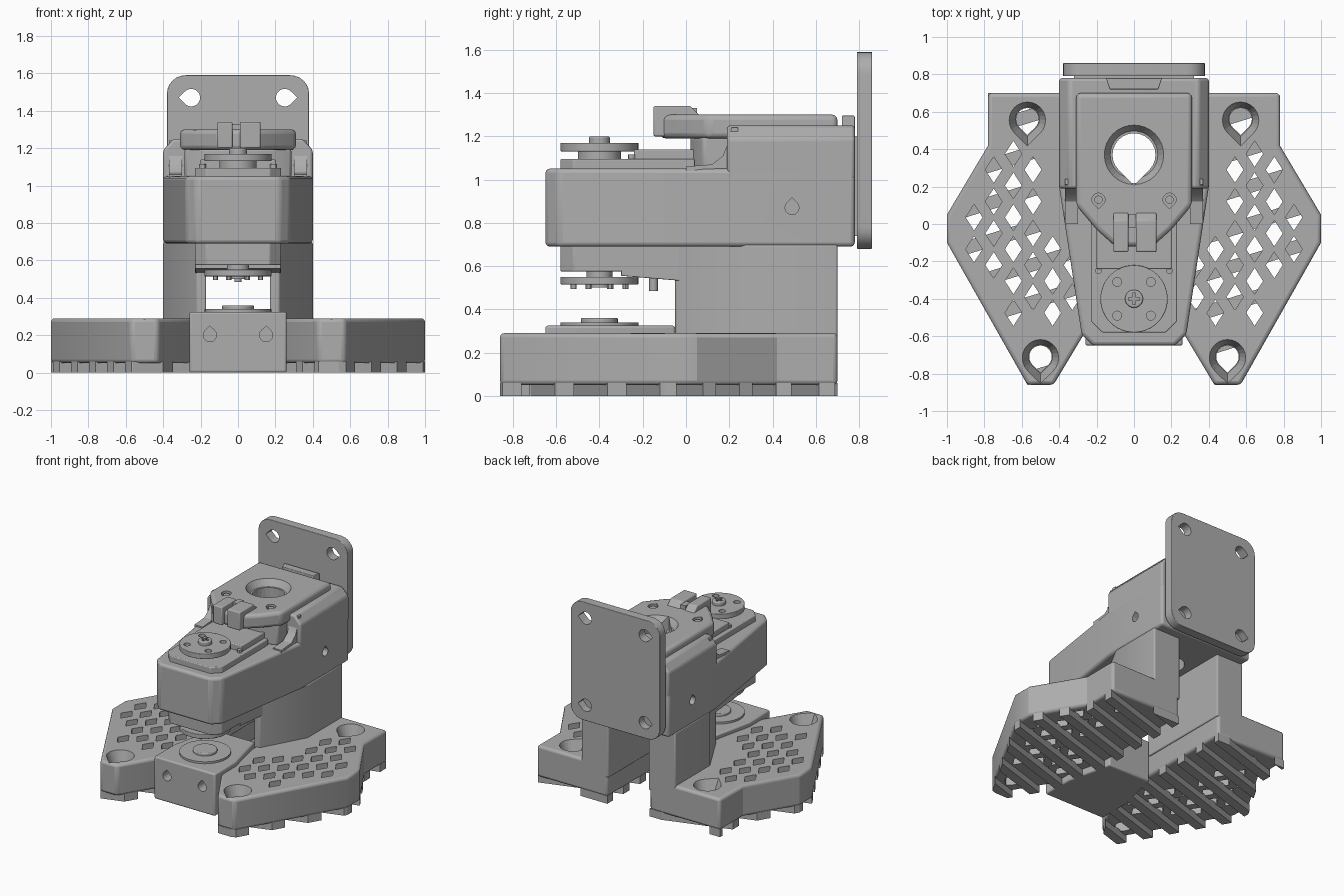
import bpy, bmesh, math
from mathutils import Vector, Matrix

if "Cube" in bpy.data.objects:
    bpy.data.objects.remove(bpy.data.objects["Cube"])

grey = bpy.data.materials.new("plain grey")
grey.diffuse_color = (0.42, 0.42, 0.42, 1)
grey.use_nodes = True
grey.node_tree.nodes["Principled BSDF"].inputs["Base Color"].default_value = grey.diffuse_color


def add_prism(bm, pts, z0, z1, mat=Matrix(), top_scale=1.0):
    c = sum((Vector(p) for p in pts), Vector((0, 0))) / len(pts)
    lo = [bm.verts.new(mat @ Vector((x, y, z0))) for x, y in pts]
    hi = [bm.verts.new(mat @ Vector((c.x + (x - c.x) * top_scale, c.y + (y - c.y) * top_scale, z1))) for x, y in pts]
    n = len(pts)
    fs = [bm.faces.new(lo[::-1]), bm.faces.new(hi)]
    fs += [bm.faces.new((lo[i], lo[(i + 1) % n], hi[(i + 1) % n], hi[i])) for i in range(n)]
    return fs


def finish(name, bm, bevel=0, seg=3, cutter=False):
    bmesh.ops.recalc_face_normals(bm, faces=bm.faces)
    me = bpy.data.meshes.new(name)
    bm.to_mesh(me)
    bm.free()
    me.materials.append(grey)
    ob = bpy.data.objects.new(name, me)
    bpy.context.collection.objects.link(ob)
    ob.hide_render = cutter
    if bevel:
        m = ob.modifiers.new("bevel", "BEVEL")
        m.width, m.segments, m.angle_limit = bevel, seg, math.radians(35)
    return ob


def part(name, pts, z0, z1, bevel=0, mat=Matrix(), top_scale=1.0):
    bm = bmesh.new()
    add_prism(bm, pts, z0, z1, mat, top_scale)
    return finish(name, bm, bevel)


def rect(x0, x1, y0, y1):
    return [(x0, y0), (x1, y0), (x1, y1), (x0, y1)]


def circle(x, y, r, n=32):
    return [(x + r * math.cos(2 * math.pi * i / n), y + r * math.sin(2 * math.pi * i / n)) for i in range(n)]


def teardrop(x, y, r, point=-90):
    # round hole with a point in one direction (degrees)
    a = math.radians(point)
    arc = [a + math.radians(45 + 270 * i / 18) for i in range(19)]
    return [(x + r * math.cos(t), y + r * math.sin(t)) for t in arc] + [
        (x + 1.41 * r * math.cos(a), y + 1.41 * r * math.sin(a))]


def mirrored(half):
    return half + [(-x, y) for x, y in reversed(half)]


def boolean(ob, prisms, op="DIFFERENCE"):
    # prisms: (points, z0, z1[, matrix[, top scale]])
    for i, p in enumerate(prisms if op == "INTERSECT" else [prisms]):
        bm = bmesh.new()
        for q in ([p] if op == "INTERSECT" else p):
            add_prism(bm, *q)
        cut = finish(ob.name + "_cutter", bm, cutter=True)
        m = ob.modifiers.new("cut", "BOOLEAN")
        m.object, m.operation, m.solver = cut, op, "EXACT"
        m.use_self = True
        cut.hide_set(True)


def edge_dist(p, poly):
    # signed distance from the outline, positive inside
    d, inside = 9, False
    for i, a in enumerate(poly):
        b = poly[(i + 1) % len(poly)]
        v, w = Vector(b) - Vector(a), Vector(p) - Vector(a)
        t = max(0, min(1, w.dot(v) / v.dot(v)))
        d = min(d, (w - v * t).length)
        if (a[1] > p[1]) != (b[1] > p[1]) and p[0] < a[0] + (p[1] - a[1]) * (b[0] - a[0]) / (b[1] - a[1]):
            inside = not inside
    return d if inside else -d


# matrices: profile (x, z) pushed along y, profile (y, z) pushed along x
XZ = Matrix(((1, 0, 0, 0), (0, 0, 1, 0), (0, 1, 0, 0), (0, 0, 0, 1)))
YZ = Matrix(((0, 0, 1, 0), (1, 0, 0, 0), (0, 1, 0, 0), (0, 0, 0, 1)))

# Base wings with lattice, screw holes and ground bars
wing = [(.18, .70), (.78, .70), (.78, .42), (1, .05), (1, -.1), (.57, -.86), (.43, -.86), (.25, -.56), (.18, -.3)]
screws = [(.57, .56), (.50, -.71)]
for s, side in ((1, "right"), (-1, "left")):
    flip = Matrix.Diagonal((s, 1, 1, 1))
    ob = part(side + "_wing", wing, .05, .29, .02, flip)
    cuts = []
    for r in range(-10, 11):
        for k in range(10):
            x, y = .12 + .21 * k + (.105 if r % 2 else 0), .085 * r - .05
            clear = min((Vector((x, y)) - Vector(q)).length for q in screws)
            if edge_dist((x, y), wing) > .075 and clear > .165 and not (x < .45 and y > -.12) and x > .32:
                cuts.append(([(x - .045, y), (x, y - .07), (x + .045, y), (x, y + .07)], -.1, .4, flip))
    boolean(ob, cuts)
    boolean(ob, [(teardrop(x, y, .06), -.1, .4, flip) for x, y in screws])
    boolean(ob, [(teardrop(x, y, .065), .20, .2901, flip, 1.5) for x, y in screws])
    bm = bmesh.new()
    for k in range(-6, 6):
        m = flip @ Matrix.Translation((.55, k * .2 - .02, 0)) @ Matrix.Rotation(.3 * s, 4, "Z")
        add_prism(bm, rect(-.8, .8, -.035, .035), 0, .06, m)
    bars = finish(side + "_ground_bars", bm)
    boolean(bars, [(wing, -.1, .2, flip)], "INTERSECT")
    # Rear column
    part(side + "_column", [(.17, -.05), (.22, -.05), (.40, .28), (.40, .70), (.17, .70)], .2, .70, .01, flip)

# Front base block with its bearing disc
block = part("base_block", [(-.26, -.65), (.26, -.65), (.26, -.4), (.18, -.05), (-.18, -.05), (-.26, -.4)], 0, .325, .012)
boolean(block, [(teardrop(x, .2, .035, 90), -.7, -.55, XZ) for x in (-.15, .15)])
part("base_disc", circle(0, -.4, .18), .32, .34)
part("base_hub", circle(0, -.4, .085), .33, .36, .006)

# Arm body
outline = mirrored([(.22, -.65), (.28, -.59), (.40, .2), (.40, .78)])
eye = teardrop(0, .37, .115)
arm = part("arm_body", outline, .69, 1.05, .02)
side_holes = [(teardrop(.49, .87, .032, 90), x0, x0 + .12, YZ) for x0 in (-.45, .33)]
boolean(arm, side_holes + [(eye, .5, 1.4)])
# Raised rear housing, chamfered along its length
housing = part("rear_housing", mirrored([(.40, 1.0), (.40, 1.19), (.345, 1.25)]), .19, .78, .015, XZ)
boolean(housing, [(eye, .5, 1.4)])
for s in (-1, 1):
    # Concave sweep in front of the housing
    sweep = [(.0, 1.04), (.0, 1.06)] + [(.2 - .13 * math.cos(t), 1.25 - .18 * math.sin(t)) for t in
                                        (math.pi / 2 * (1 - i / 6) * -1 + math.pi for i in range(1))]
    sweep = [(-.0, 1.04), (.0, 1.06), (.12, 1.07), (.17, 1.11), (.195, 1.17), (.21, 1.24), (.24, 1.24), (.24, 1.04)]
    part("sweep_rail", sweep, s * .30, s * .37, 0, YZ)

# Lid with funnel hole
lid = part("lid", mirrored([(.10, -.12), (.2, -.03), (.31, .10), (.31, .70)]), 1.19, 1.30, .025)
funnel = [(circle(0, .37, .115 + .05 * (1 - math.cos(i / 6 * math.pi / 2))), 1.24 + .06 * math.sin(i / 6 * math.pi / 2) - .012,
           1.302) for i in range(1, 7)]
boolean(lid, [(eye, .5, 1.4)])
boolean(lid, [(circle(0, .37, .118), 1.235, 1.301, Matrix(), 1.35)])
boolean(lid, [(teardrop(x, .13, .035), 1.27, 1.4) for x in (-.19, .19)])
for x in (-.19, .19):
    part("lid_screw", circle(x, .13, .022, 16), 1.2, 1.29)
part("lid_skirt", mirrored([(.17, .02), (.285, .08), (.285, .22)]), 1.04, 1.2, .015)

# Cable clip on the lid's nose
part("clip_left", [(-.15, 1.2), (0, 1.2), (.07, 1.29), (.02, 1.34), (-.15, 1.34)], -.11, -.03, .008, YZ)
part("clip_right", [(-.15, 1.2), (0, 1.2), (.07, 1.29), (.02, 1.34), (-.15, 1.34)], .01, .12, .008, YZ)
part("clip_tab", rect(-.03, .01, -.02, .05), 1.2, 1.33)

# Upper servo, its cover and drive disc
cover = mirrored([(.17, -.58), (.23, -.52), (.23, .04)])
part("servo_top", cover, 1.0, 1.095, .006)
part("servo_case", rect(-.2, .2, -.24, .04), 1.0, 1.14, .006)
for x in (-.19, .19):
    part("servo_bolt", circle(x, -.25, .018, 12), 1.09, 1.115)
part("servo_shaft", circle(0, -.4, .1), 1.08, 1.14)


def drive_disc(name, z0, z1):
    ob = part(name, circle(0, -.4, .18, 48), z0, z1, .004)
    boolean(ob, [(circle(x, -.4 + y, .024, 16), z0 - .05, z1 + .05) for x in (-.09, .09) for y in (-.09, .09)])


drive_disc("upper_drive_disc", 1.13, 1.17)
hub = part("upper_hub", circle(0, -.4, .048), 1.16, 1.20, .008)
boolean(hub, [(rect(-.03, .03, -.408, -.392), 1.18, 1.3), (rect(-.008, .008, -.43, -.37), 1.181, 1.3)])

# Lower servo, drive disc, pins
part("servo_bottom", mirrored([(.17, -.58), (.23, -.52), (.23, -.28)]), .575, .72, .006)
part("servo_bottom_case", [(-.3, .72), (-.3, .555), (0, .53), (.04, .53), (.04, .72)], -.23, .23, .004, YZ)
part("lower_shaft", circle(0, -.4, .06), .54, .6)
drive_disc("lower_drive_disc", .515, .55)
part("lower_hub", circle(0, -.4, .05), .50, .53)
for i in range(8):
    a = math.pi / 4 * (i + .5)
    part("lower_pin", circle(.13 * math.cos(a), -.4 + .13 * math.sin(a), .014, 12), .495, .53)
part("guide_pin", circle(0, -.15, .02, 16), .485, .6)

# Rear mounting plate with rounded corners
corners = [(.28, 1.49, 0), (-.28, 1.49, 90), (-.28, .78, 180), (.28, .78, 270)]
shape = [(x + .1 * math.cos(math.radians(a + 15 * i)), z + .1 * math.sin(math.radians(a + 15 * i)))
         for x, z, a in corners for i in range(7)]
plate = part("mounting_plate", shape, .79, .86, .004, XZ)
boolean(plate, [(teardrop(x, z, .047, 180 if x < 0 else 0), .6, 1, XZ) for x in (-.25, .25) for z in (.80, 1.47)])
part("plate_joint", rect(-.32, .32, .76, .80), .74, 1.2)
part("plate_tab", mirrored([(.13, .72), (.15, .78)]), 1.22, 1.295, .005)

for ob in bpy.context.collection.objects:
    ob.select_set(not ob.hide_render)
    if not ob.hide_render:
        bpy.context.view_layer.objects.active = ob
bpy.ops.object.shade_smooth_by_angle(angle=math.radians(30))
